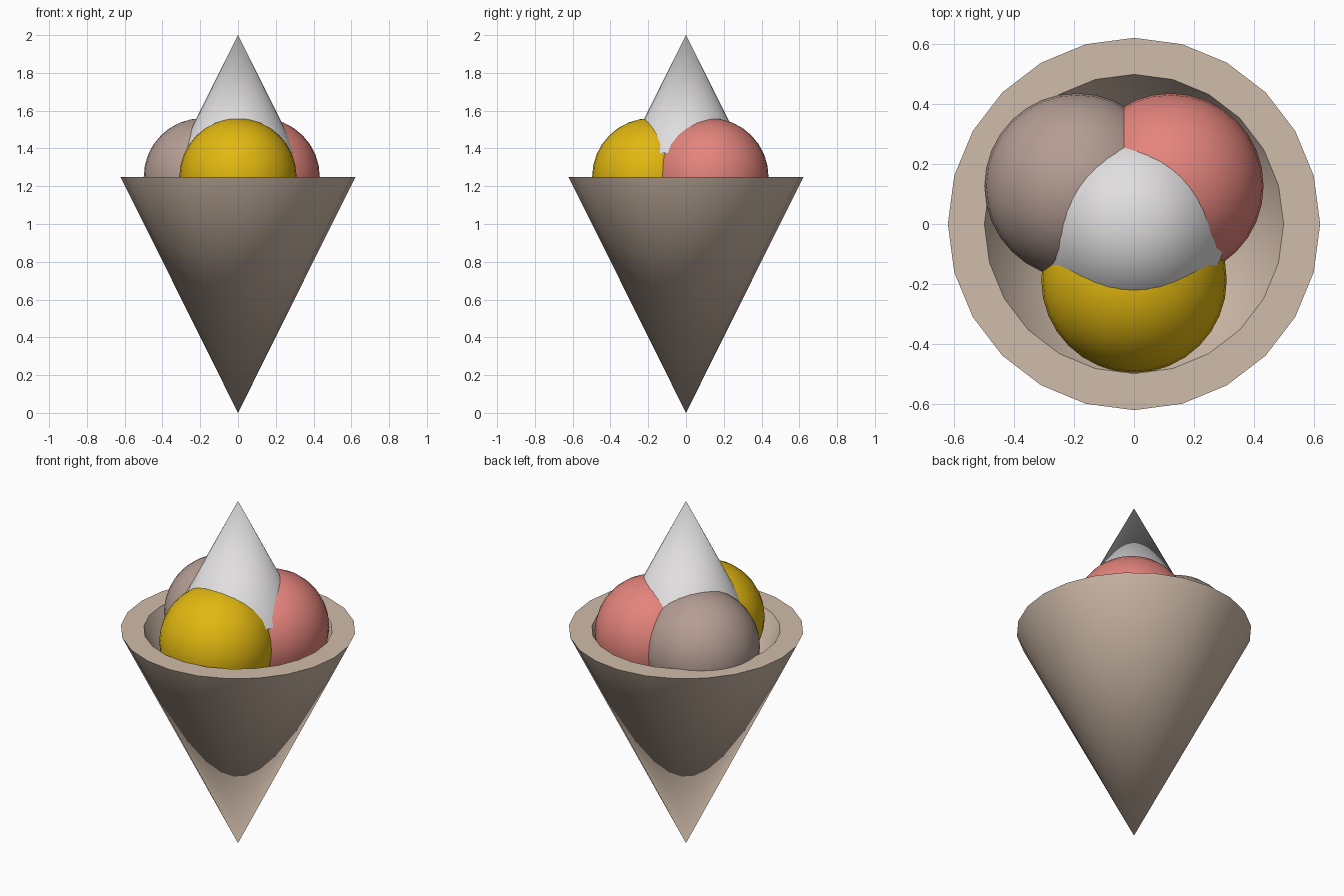
import bpy
import bmesh
import math

cube = bpy.data.objects.get("Cube")
if cube:
    bpy.data.objects.remove(cube, do_unlink=True)


def make_material(name, rgb):
    """Flat material from 0-255 sRGB values."""
    linear = [((c / 255 + 0.055) / 1.055) ** 2.4 for c in rgb] + [1.0]
    mat = bpy.data.materials.new(name)
    mat.use_nodes = True
    mat.diffuse_color = linear
    mat.node_tree.nodes["Principled BSDF"].inputs["Base Color"].default_value = linear
    return mat


def finish(obj, name, mat):
    obj.name = name
    obj.data.materials.append(mat)
    bpy.ops.object.select_all(action="DESELECT")
    obj.select_set(True)
    bpy.context.view_layer.objects.active = obj
    bpy.ops.object.shade_smooth_by_angle(angle=math.radians(35))


def lathe(name, profile, sides, mat):
    """Spin a radius/height profile around z; ends at radius 0 become tips."""
    bm = bmesh.new()
    verts = [bm.verts.new((r, 0, z)) for r, z in profile]
    edges = [bm.edges.new(pair) for pair in zip(verts, verts[1:])]
    bmesh.ops.spin(bm, geom=verts + edges, cent=(0, 0, 0), axis=(0, 0, 1),
                   angle=math.tau, steps=sides)
    bmesh.ops.remove_doubles(bm, verts=bm.verts, dist=0.0005)
    bmesh.ops.recalc_face_normals(bm, faces=bm.faces)
    mesh = bpy.data.meshes.new(name)
    bm.to_mesh(mesh)
    bm.free()
    obj = bpy.data.objects.new(name, mesh)
    bpy.context.collection.objects.link(obj)
    finish(obj, name, mat)


wafer = make_material("wafer_beige", (208, 188, 170))
cream = make_material("cream_white", (225, 223, 224))
yellow = make_material("lemon_yellow", (226, 184, 16))
pink = make_material("strawberry_pink", (228, 132, 124))
cocoa = make_material("cocoa_brown", (180, 157, 147))

# Hollow wafer cone with a flat rim
RIM_Z = 1.25
lathe("wafer_cone", [(0, 0), (0.622, RIM_Z), (0.5, RIM_Z), (0, 0.25)], 24, wafer)

# Three scoops sitting in the rim
SCOOP_RADIUS = 0.31
for name, x, y, mat in (("front_scoop", 0, -0.187, yellow),
                        ("back_left_scoop", 0.123, 0.127, pink),
                        ("back_right_scoop", -0.189, 0.127, cocoa)):
    bpy.ops.mesh.primitive_uv_sphere_add(segments=32, ring_count=16,
                                         radius=SCOOP_RADIUS, location=(x, y, RIM_Z))
    finish(bpy.context.object, name, mat)

# Pointed topping resting on the scoops
lathe("cream_peak", [(0, 1.375), (0.312, 1.375), (0, 2)], 32, cream)
